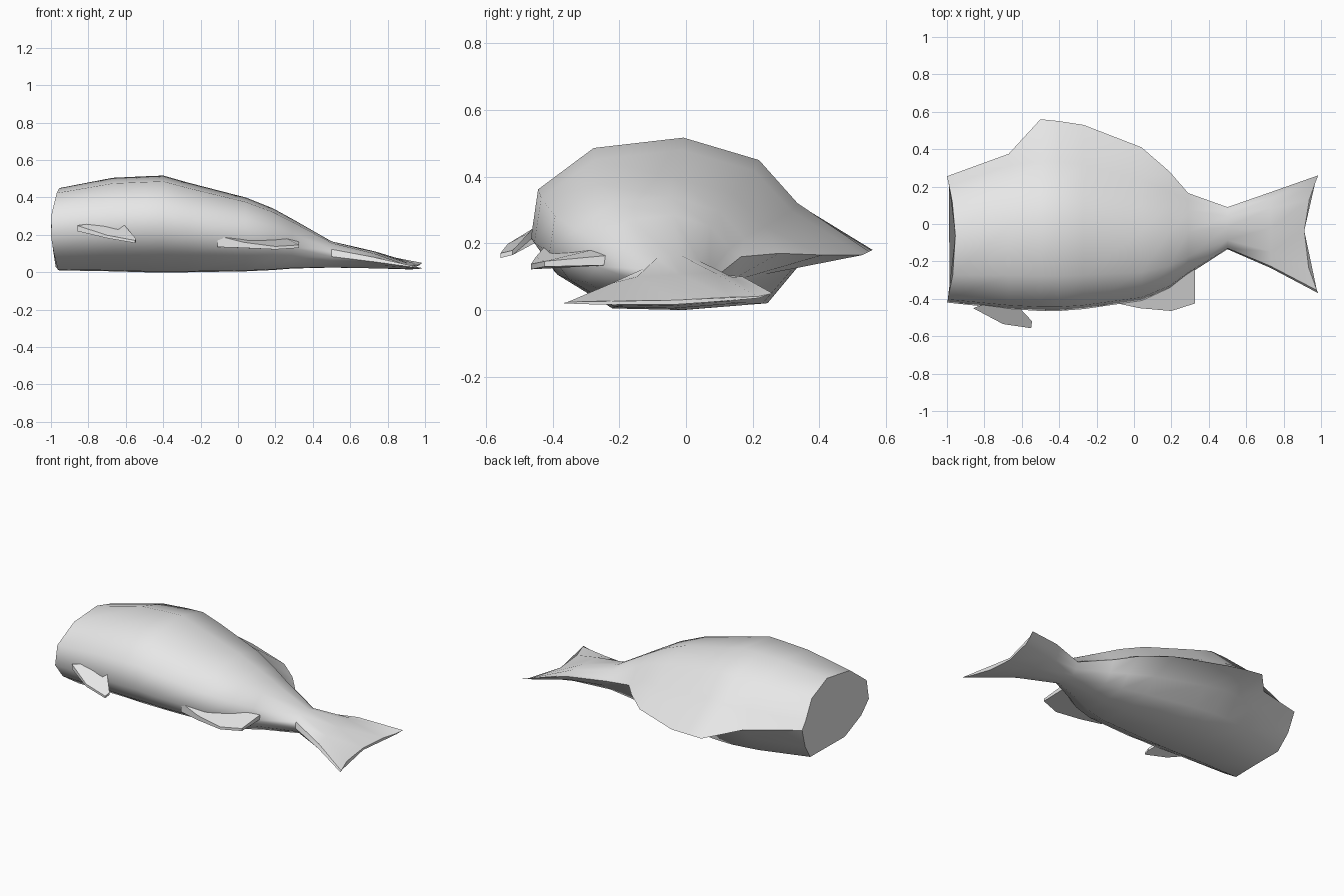
import bpy, bmesh, math

cube = bpy.data.objects.get("Cube")
if cube:
    bpy.data.objects.remove(cube, do_unlink=True)

grey = bpy.data.materials.new("plain grey")
grey.use_nodes = True
grey.diffuse_color = (0.8, 0.8, 0.8, 1)
grey.node_tree.nodes["Principled BSDF"].inputs["Base Color"].default_value = (0.8, 0.8, 0.8, 1)


def finish(name, bm, angle):
    """Turn a bmesh into a smooth object with sharp creases."""
    bmesh.ops.recalc_face_normals(bm, faces=bm.faces)
    mesh = bpy.data.meshes.new(name)
    bm.to_mesh(mesh)
    bm.free()
    mesh.materials.append(grey)
    obj = bpy.data.objects.new(name, mesh)
    bpy.context.collection.objects.link(obj)
    bpy.ops.object.select_all(action='DESELECT')
    obj.select_set(True)
    bpy.context.view_layer.objects.active = obj
    bpy.ops.object.shade_smooth_by_angle(angle=math.radians(angle))
    return obj


def loft(name, rings, angle):
    """Skin a list of equal rings and cap both ends."""
    bm = bmesh.new()
    loops = [[bm.verts.new(p) for p in ring] for ring in rings]
    for a, b in zip(loops, loops[1:]):
        for i in range(len(a)):
            j = (i + 1) % len(a)
            bm.faces.new((a[i], a[j], b[j], b[i]))
    bm.faces.new(loops[0])
    bm.faces.new(loops[-1])
    return finish(name, bm, angle)


# Body cross-section: across (-1 belly to 1 back) and height (0 to 1)
SECTION = [(-1, .42), (-.95, .70), (-.56, .94), (.07, 1), (.6, .87), (.87, .62),
           None,  # ridge of the back fin
           (.88, .26), (.66, .04), (.07, 0), (-.43, .01), (-.83, .22)]

# x, bow, y low, y high, z low, z high, ridge y, ridge z, tilt
STATIONS = [
    (-.955, -.045, -.42, .25, .01, .45, .255, .25, 0),
    (-.67, 0, -.455, .365, .005, .505, .375, .21, 0),
    (-.50, 0, -.465, .39, 0, .513, .56, .18, 0),
    (-.40, 0, -.465, .39, 0, .517, .55, .175, 0),
    (-.27, 0, -.455, .37, 0, .48, .53, .165, 0),
    (.04, 0, -.41, .28, .005, .40, .41, .165, 0),
    (.19, 0, -.345, .21, .012, .34, .28, .17, 0),
    (.29, 0, -.27, .16, .02, .285, .165, .16, 0),
    (.50, 0, -.135, .085, .025, .165, .09, .10, 0),
    (.73, 0, -.235, .165, .02, .105, .17, .10, .03),
    (.91, .075, -.37, .255, .015, .028, .26, .05, .02),
]


def ring(x, bow, y0, y1, z0, z1, ry, rz, tilt):
    pts = []
    for p in SECTION:
        if p is None:
            pts.append((x + bow, ry, rz))
            continue
        u, v = p
        pts.append((x + bow * u * u,
                    (y0 + y1) / 2 + u * (y1 - y0) / 2,
                    z0 + v * (z1 - z0) + tilt * max(u, 0)))
    return pts


loft("fish_body", [ring(*s) for s in STATIONS], 50)


def fin(name, outline):
    """Tapered blade; each outline point is x, y, z and half thickness."""
    loft(name, [[(x, y, z + side * t) for x, y, z, t in outline] for side in (-1, 1)], 35)


# Small belly fins
fin("front_belly_fin", [
    (-.86, -.45, .235, .015), (-.70, -.535, .19, .008), (-.55, -.557, .163, .007),
    (-.545, -.52, .172, .007), (-.62, -.44, .25, .016), (-.72, -.40, .25, .02)])
fin("rear_belly_fin", [
    (-.11, -.42, .165, .03), (.03, -.45, .145, .015), (.20, -.465, .13, .008),
    (.325, -.425, .138, .008), (.325, -.22, .15, .015), (.22, -.20, .16, .04),
    (.02, -.32, .17, .04)])
